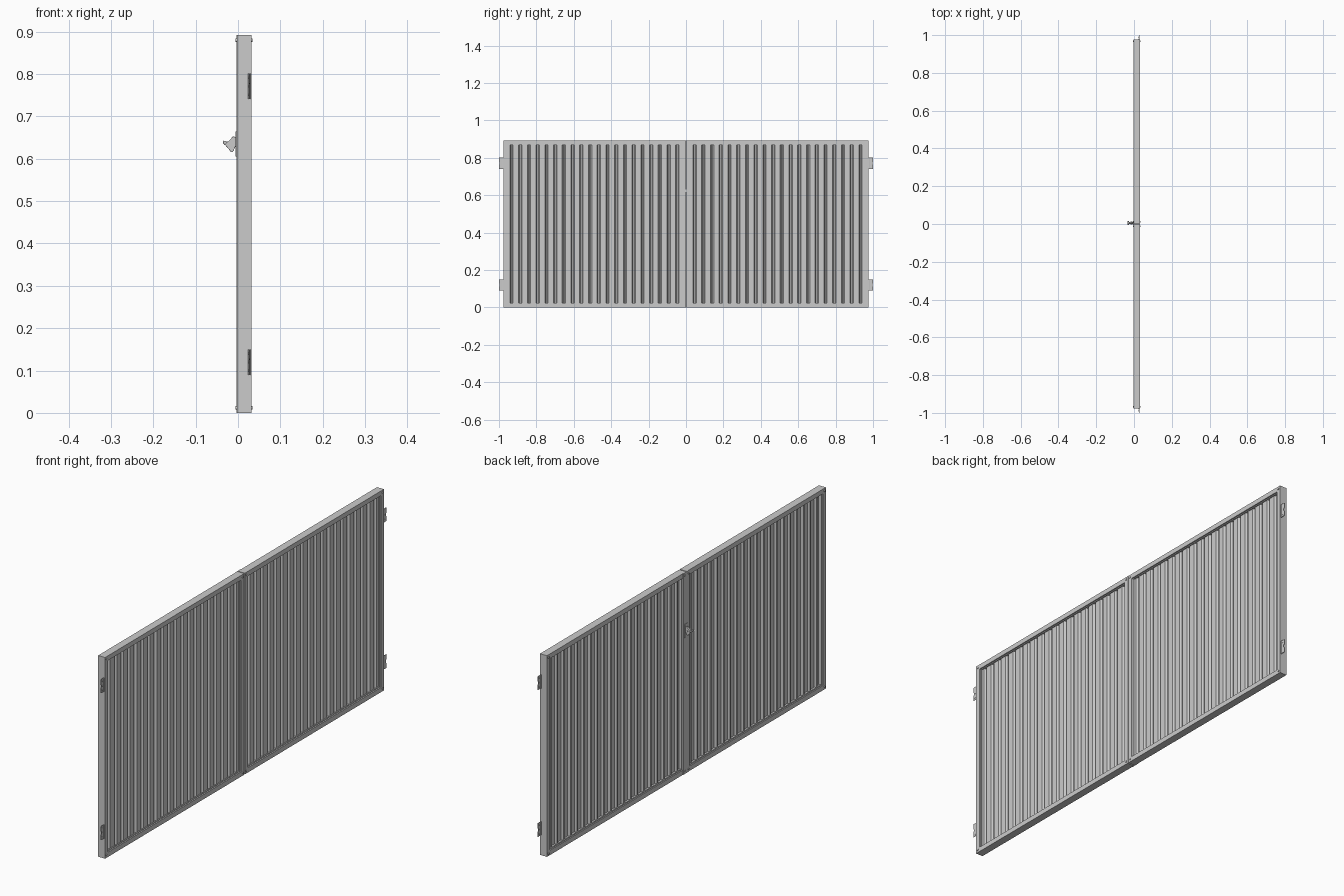
import bpy, bmesh, math
from mathutils import Matrix

if "Cube" in bpy.data.objects:
    bpy.data.objects.remove(bpy.data.objects["Cube"])

H = 0.892            # gate height
X0, X1 = -0.002, 0.032   # frame depth
YI, YO = 0.002, 0.977    # inner and outer edge of a leaf
W = 0.021            # frame face width


def finish(name, bm):
    bmesh.ops.recalc_face_normals(bm, faces=bm.faces)
    me = bpy.data.meshes.new(name)
    bm.to_mesh(me)
    bm.free()
    ob = bpy.data.objects.new(name, me)
    bpy.context.collection.objects.link(ob)
    return ob


def ring(name, y0, y1, z0, z1, w, x0, x1):
    """Rectangular frame with mitred corners."""
    bm = bmesh.new()
    loops = []
    for x, i in ((x0, 0), (x1, 0), (x1, w), (x0, w)):
        pts = ((y0 + i, z0 + i), (y1 - i, z0 + i), (y1 - i, z1 - i), (y0 + i, z1 - i))
        loops.append([bm.verts.new((x, y, z)) for y, z in pts])
    for a, b in zip(loops, loops[1:] + loops[:1]):
        for k in range(4):
            n = (k + 1) % 4
            bm.faces.new((a[k], a[n], b[n], b[k]))
    return finish(name, bm)


def box(name, x0, x1, y0, y1, z0, z1):
    bm = bmesh.new()
    m = Matrix.Translation(((x0 + x1) / 2, (y0 + y1) / 2, (z0 + z1) / 2))
    m = m @ Matrix.Diagonal((x1 - x0, y1 - y0, z1 - z0, 1))
    bmesh.ops.create_cube(bm, size=1, matrix=m)
    return finish(name, bm)


def rod(name, r, length, centre, axis, sides=12):
    bm = bmesh.new()
    rot = {'X': Matrix.Rotation(math.pi / 2, 4, 'Y'),
           'Y': Matrix.Rotation(math.pi / 2, 4, 'X'),
           'Z': Matrix.Identity(4)}[axis]
    bmesh.ops.create_cone(bm, cap_ends=True, segments=sides, radius1=r, radius2=r,
                          depth=length, matrix=Matrix.Translation(centre) @ rot)
    for f in bm.faces:
        f.smooth = len(f.verts) == 4
    ob = finish(name, bm)
    for e in ob.data.edges:
        a, b = (ob.data.vertices[i].co for i in e.vertices)
        e.use_edge_sharp = abs((a - b).length - length) > 1e-6
    return ob


def extrude(name, pts, to3d, vec):
    bm = bmesh.new()
    f = bm.faces.new([bm.verts.new(to3d(*p)) for p in pts])
    new = bmesh.ops.extrude_face_region(bm, geom=[f])['geom']
    bmesh.ops.translate(bm, vec=vec, verts=[v for v in new if isinstance(v, bmesh.types.BMVert)])
    return finish(name, bm)


def corrugated(name, y0, y1, z0, z1, count=20):
    """Trapezoidal sheet with wide flats and narrow grooves."""
    bm = bmesh.new()
    pitch = (y1 - y0) / count
    prof = [(y0, 0.019)]
    for i in range(count):
        for t, x in ((0.30, 0.019), (0.42, 0.010), (0.58, 0.010), (0.70, 0.019)):
            prof.append((y0 + (i + t) * pitch, x))
    prof.append((y1, 0.019))
    low = [bm.verts.new((x, y, z0)) for y, x in prof]
    top = [bm.verts.new((x, y, z1)) for y, x in prof]
    for i in range(len(prof) - 1):
        bm.faces.new((low[i], low[i + 1], top[i + 1], top[i]))
    ob = finish(name, bm)
    mod = ob.modifiers.new("thickness", 'SOLIDIFY')
    mod.thickness = 0.0015
    mod.offset = 0
    return ob


for s, side in ((-1, "left"), (1, "right")):
    y0, y1 = sorted((s * YI, s * YO))
    # leaf frame, retaining beads and corrugated infill
    ring(side + "_frame", y0, y1, 0, H, W, X0, X1)
    for tag, a, b in (("back", 0.003, 0.008), ("front", 0.021, 0.026)):
        ring(f"{side}_{tag}_bead", y0 + W, y1 - W, W, H - W, 0.003, a, b)
    corrugated(side + "_infill_sheet", y0 + W, y1 - W, W, H - W)

    # corner rivets
    for y in (YI + 0.0105, YO - 0.0105):
        for z in (0.012, H - 0.012):
            rod(side + "_corner_rivet", 0.004, 0.0405, (0.0145, s * y, z), 'X')

    # hinges: notched leaf plate, knuckle and screws
    for zc in (0.12, 0.771):
        pts = [(YO - 0.002, -0.03), (1.0, -0.03), (1.0, -0.008), (0.996, -0.005),
               (0.996, 0.005), (1.0, 0.008), (1.0, 0.03), (YO - 0.002, 0.03)]
        extrude(side + "_hinge_plate", pts,
                lambda y, z: (0.0255, s * y, zc + z), (0.0025, 0, 0))
        rod(side + "_hinge_knuckle", 0.0025, 0.06, (0.0265, s * (YO + 0.002), zc), 'Z')
        for dz in (-0.02, 0, 0.02):
            rod(side + "_hinge_screw", 0.0032, 0.0036, (0.02675, s * 0.989, zc + dz), 'X')

# cover strip over the meeting stiles
box("meeting_strip", -0.0035, X0, -0.012, 0.024, 0, H)

# latch: back plate, shaped lever, grip and spindle
box("latch_plate", -0.0055, -0.0035, -0.004, 0.016, 0.605, 0.664)
lever = extrude("latch_lever",
                [(-0.0055, 0.651), (-0.012, 0.653), (-0.018, 0.646), (-0.024, 0.640),
                 (-0.034, 0.643), (-0.036, 0.637), (-0.030, 0.632), (-0.022, 0.623),
                 (-0.016, 0.615), (-0.011, 0.618), (-0.0055, 0.630)],
                lambda x, z: (x, 0.001, z), (0, 0.01, 0))
bev = lever.modifiers.new("soft_edges", 'BEVEL')
bev.width = 0.0012
bev.segments = 2
rod("latch_grip", 0.004, 0.022, (-0.031, 0.006, 0.638), 'Y')
rod("latch_pivot", 0.0045, 0.015, (-0.013, 0.006, 0.634), 'Y')
box("latch_tongue", -0.003, 0.029, -0.004, 0.003, 0.615, 0.634)
